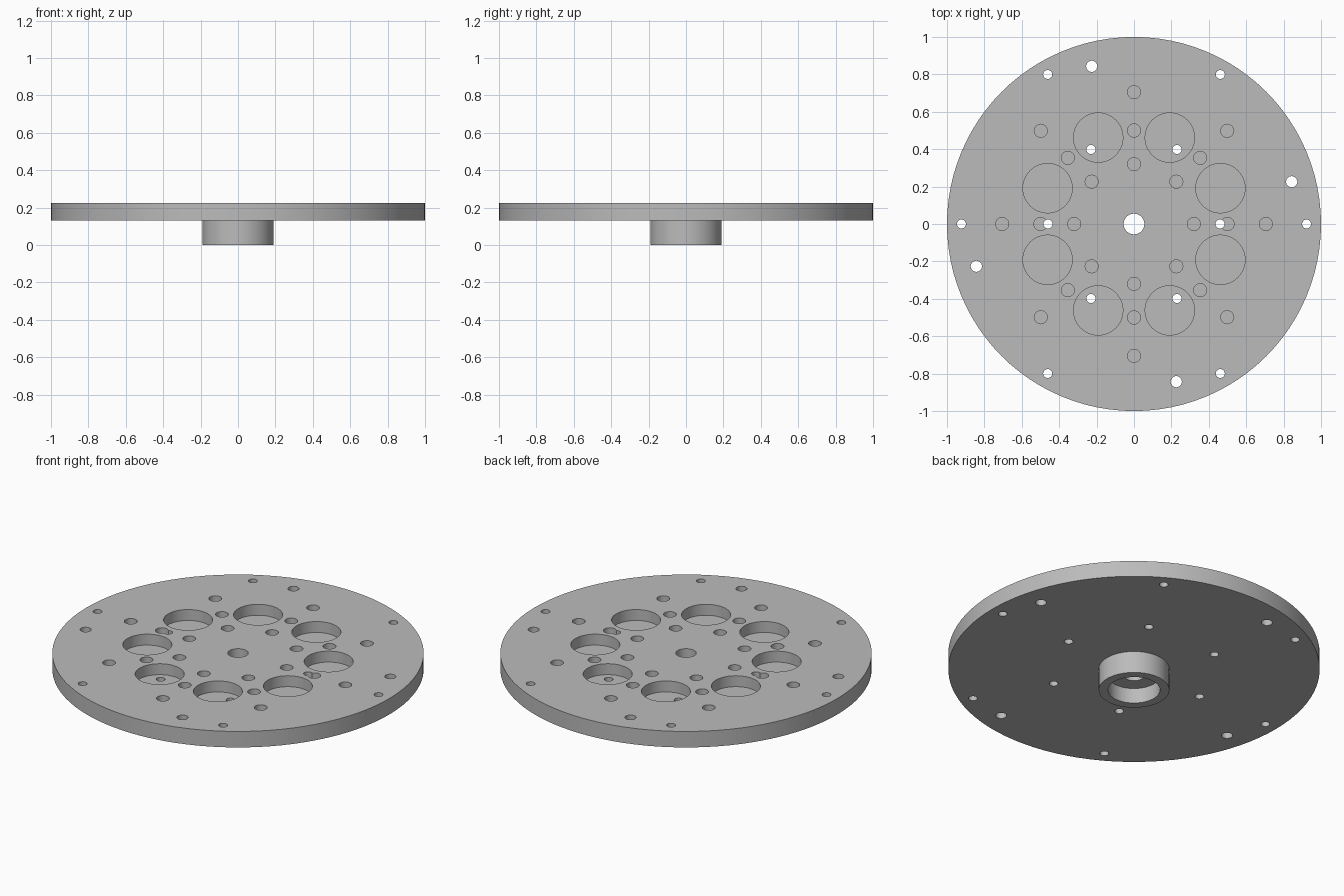
import bpy, bmesh
from math import cos, sin, radians, tau
from mathutils import Matrix

cube = bpy.data.objects.get("Cube")
if cube:
    bpy.data.objects.remove(cube, do_unlink=True)

TOP, PLATE_BOTTOM, BORE_FLOOR, POCKET_FLOOR = 0.225, 0.13, 0.09, 0.16
SEGMENTS = 96

grey = bpy.data.materials.new("machined grey")
grey.use_nodes = True
grey.diffuse_color = (0.5, 0.5, 0.5, 1)
grey.node_tree.nodes["Principled BSDF"].inputs["Base Color"].default_value = (0.5, 0.5, 0.5, 1)


def make_object(name, bm):
    bmesh.ops.recalc_face_normals(bm, faces=bm.faces)
    mesh = bpy.data.meshes.new(name)
    bm.to_mesh(mesh)
    bm.free()
    obj = bpy.data.objects.new(name, mesh)
    bpy.context.collection.objects.link(obj)
    mesh.materials.append(grey)
    return obj


def lathe(name, profile):
    """Revolve a closed (radius, height) profile about z."""
    bm = bmesh.new()
    rings = [[bm.verts.new((r * cos(tau * i / SEGMENTS), r * sin(tau * i / SEGMENTS), z))
              for r, z in profile] for i in range(SEGMENTS)]
    n = len(profile)
    for i in range(SEGMENTS):
        a, b = rings[i], rings[(i + 1) % SEGMENTS]
        for j in range(n):
            k = (j + 1) % n
            bm.faces.new((a[j], b[j], b[k], a[k]))
    return make_object(name, bm)


def hole_cutter(name, floor, circles):
    """Vertical drills; each circle is (pattern radius, hole radius, count, first angle)."""
    bm = bmesh.new()
    height = TOP + 0.1 - floor
    for pattern, hole, count, start in circles:
        for i in range(count):
            a = radians(start + 360 * i / count)
            bmesh.ops.create_cone(
                bm, cap_ends=True, segments=48 if hole > 0.1 else 24,
                radius1=hole, radius2=hole, depth=height,
                matrix=Matrix.Translation((pattern * cos(a), pattern * sin(a), floor + height / 2)))
    obj = make_object(name, bm)
    obj.hide_render = True
    return obj


# Disc with a hollow hub below and a central through hole
plate = lathe("flanged_plate", [
    (0.055, TOP), (1, TOP), (1, PLATE_BOTTOM), (0.19, PLATE_BOTTOM),
    (0.19, 0), (0.14, 0), (0.14, BORE_FLOOR), (0.055, BORE_FLOOR)])

cutters = [
    # Large round pockets
    hole_cutter("pocket_cutter", POCKET_FLOOR, [(0.5, 0.132, 8, 22.5)]),
    # Three rings of blind holes
    hole_cutter("blind_hole_cutter", POCKET_FLOOR,
                [(r, 0.035, 8, 0) for r in (0.32, 0.5, 0.705)]),
    # Drilled through holes
    hole_cutter("through_hole_cutter", 0.05,
                [(0.46, 0.024, 6, 0), (0.923, 0.024, 6, 0), (0.873, 0.03, 4, 15)]),
]

for cutter in cutters:
    mod = plate.modifiers.new(cutter.name, 'BOOLEAN')
    mod.operation = 'DIFFERENCE'
    mod.solver = 'EXACT'
    mod.object = cutter

# Bake the cuts and drop the drills
bpy.context.view_layer.update()
graph = bpy.context.evaluated_depsgraph_get()
cut_mesh = bpy.data.meshes.new_from_object(plate.evaluated_get(graph))
plate.modifiers.clear()
plate.data = cut_mesh
for cutter in cutters:
    bpy.data.objects.remove(cutter, do_unlink=True)

bpy.ops.object.select_all(action='DESELECT')
plate.select_set(True)
bpy.context.view_layer.objects.active = plate
bpy.ops.object.shade_smooth_by_angle(angle=radians(30))
